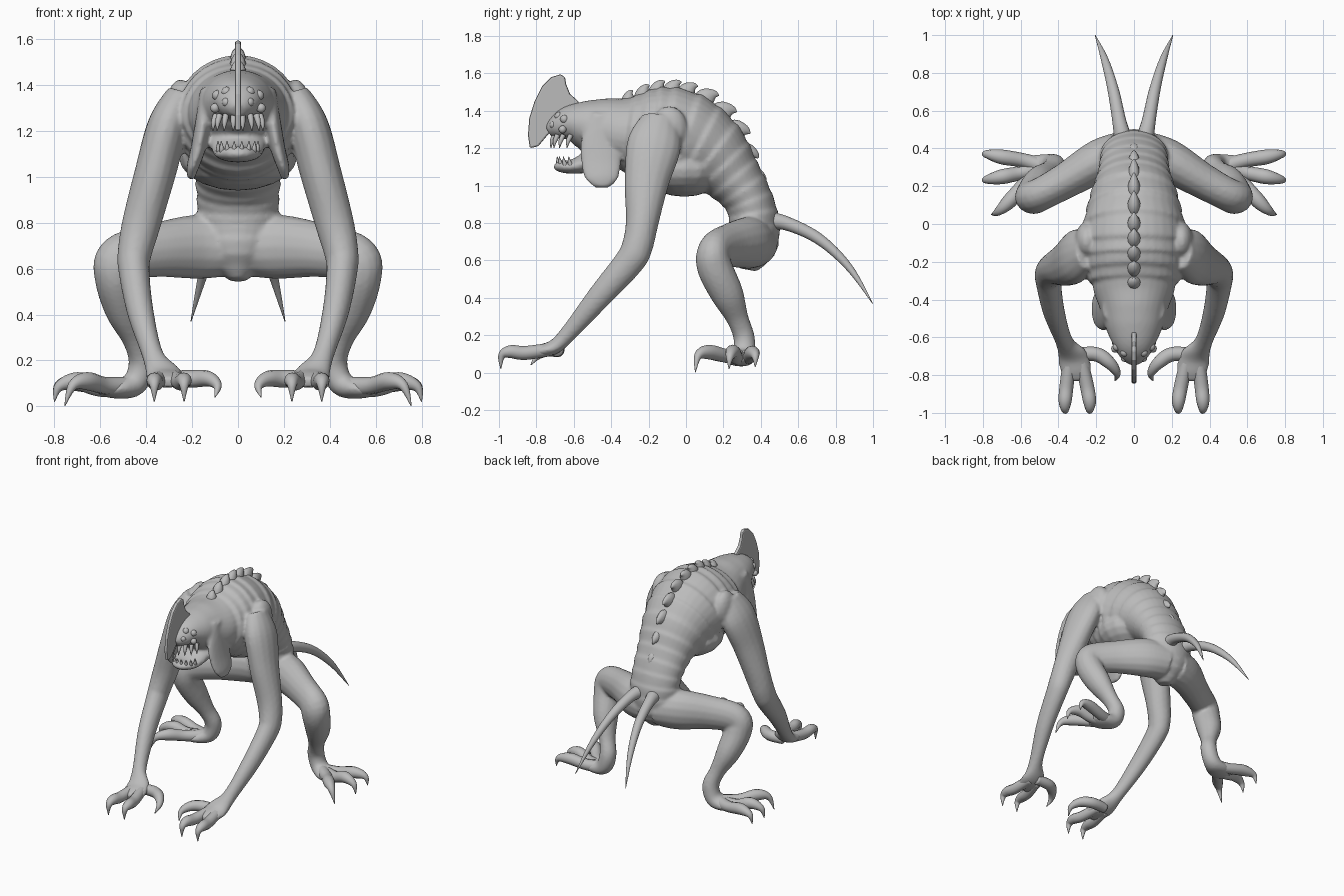
import bpy, bmesh, math
from mathutils import Vector

if "Cube" in bpy.data.objects:
    bpy.data.objects.remove(bpy.data.objects["Cube"])

skin = bpy.data.materials.new("grey_skin")
skin.use_nodes = True
GREY = (0.5, 0.5, 0.5, 1)
skin.diffuse_color = GREY
skin.node_tree.nodes["Principled BSDF"].inputs["Base Color"].default_value = GREY

X, Y = Vector((1, 0, 0)), Vector((0, 1, 0))


def spline(a, b, c, d, t):
    return 0.5 * (2 * b + (c - a) * t + (2 * a - 5 * b + 4 * c - d) * t * t
                  + (3 * b - a - 3 * c + d) * t ** 3)


def tube(bm, points, ref=X, mirror=False, sides=16, steps=6, ripple=0):
    """Loft ellipses through (x, y, z, radius along ref, other radius)."""
    rows = [Vector(p if len(p) == 5 else (*p, p[3])) for p in points]
    rows = [rows[0]] + rows + [rows[-1]]
    path = [spline(*rows[i:i + 4], s / steps)
            for i in range(len(rows) - 3) for s in range(steps)] + [rows[-1]]
    for flip in ((1, -1) if mirror else (1,)):
        rings = []
        for i, p in enumerate(path):
            along = (path[min(i + 1, len(path) - 1)] - path[max(i - 1, 0)]).to_3d().normalized()
            u = (ref - along * along.dot(ref)).normalized()
            v = along.cross(u)
            swell = 1 + ripple * ((i % 5) / 4 - 0.5)
            ring = []
            for k in range(sides):
                a = math.tau * k / sides
                co = p.to_3d() + swell * (u * math.cos(a) * max(p[3], 0.002)
                                          + v * math.sin(a) * max(p[4], 0.002))
                co.x *= flip
                ring.append(bm.verts.new(co))
            rings.append(ring)
        for r, q in zip(rings, rings[1:]):
            for k in range(sides):
                n = (k + 1) % sides
                bm.faces.new((r[k], r[n], q[n], q[k]))
        bm.faces.new(rings[0])
        bm.faces.new(rings[-1])


def ball(bm, centre, size, mirror=True):
    for flip in ((1, -1) if mirror else (1,)):
        made = bmesh.ops.create_uvsphere(bm, u_segments=16, v_segments=10, radius=1)
        for v in made["verts"]:
            v.co = Vector((flip * (centre[0] + v.co.x * size[0]),
                           centre[1] + v.co.y * size[1], centre[2] + v.co.z * size[2]))


def finish(bm, name, smooth=True):
    bmesh.ops.recalc_face_normals(bm, faces=bm.faces[:])
    for f in bm.faces:
        f.smooth = smooth
    mesh = bpy.data.meshes.new(name)
    bm.to_mesh(mesh)
    bm.free()
    mesh.materials.append(skin)
    ob = bpy.data.objects.new(name, mesh)
    bpy.context.scene.collection.objects.link(ob)
    return ob


# Body: pelvis and ribbed torso
body = bmesh.new()
tube(body, [(0, .33, .55, .04, .05), (0, .35, .66, .14, .13), (0, .365, .79, .175, .135),
            (0, .335, .92, .18, .13), (0, .25, 1.045, .195, .158), (0, .13, 1.165, .235, .22),
            (0, -.02, 1.24, .27, .267), (0, -.18, 1.26, .27, .267), (0, -.31, 1.28, .235, .2)],
     sides=32, steps=10, ripple=.045)
# Broad lower rib cage
ball(body, (0, -.01, 1.09), (.26, .23, .15), mirror=False)
# Neck and skull
tube(body, [(0, -.24, 1.27, .22, .21), (0, -.35, 1.28, .215, .19), (0, -.46, 1.305, .175, .165),
            (0, -.55, 1.325, .15, .13), (0, -.63, 1.33, .115, .095),
            (0, -.7, 1.305, .075, .06), (0, -.735, 1.285, .03, .03)], sides=32)
# Lower jaw
tube(body, [(0, -.44, 1.17, .13, .09), (0, -.54, 1.12, .115, .055),
            (0, -.62, 1.1, .098, .037), (0, -.68, 1.105, .065, .03), (0, -.7, 1.115, .03, .015)])
# Cheek flaps
tube(body, [(.13, -.45, 1.38, .035, .06), (.15, -.46, 1.25, .035, .1),
            (.172, -.455, 1.13, .033, .108), (.198, -.45, 1.04, .026, .09),
            (.205, -.45, .99, .015, .04)], mirror=True)
# Shoulder blades
ball(body, (.25, -.09, 1.3), (.065, .1, .125))
# Arms
tube(body, [(.24, -.14, 1.35, .075, .1), (.305, -.17, 1.22, .09, .145), (.36, -.21, 1.02, .09, .12),
            (.42, -.235, .8, .085, .088), (.45, -.262, .67, .075, .083),
            (.453, -.305, .59, .068, .08),
            (.425, -.46, .41, .058, .066), (.37, -.62, .22, .047, .046),
            (.325, -.7, .14, .08, .04), (.305, -.78, .115, .08, .034),
            (.3, -.83, .105, .06, .02)], mirror=True)
# Elbow points
ball(body, (.455, -.255, .62), (.06, .055, .06))
# Legs
tube(body, [(.04, .37, .69, .125), (.18, .335, .695, .115, .14), (.36, .23, .68, .095, .118),
            (.51, .15, .645, .088, .105), (.53, .155, .56, .095), (.5, .22, .42, .088, .08),
            (.45, .275, .29, .06, .053), (.42, .31, .19, .057), (.45, .31, .1, .062, .055),
            (.53, .285, .075, .08, .042), (.61, .26, .08, .06, .03)], ref=Y, mirror=True)
body = finish(body, "body")
remesh = body.modifiers.new("blend", 'REMESH')
remesh.mode = 'VOXEL'
remesh.voxel_size = 0.011
remesh.use_smooth_shade = True
relax = body.modifiers.new("relax", 'SMOOTH')
relax.factor = 0.5
relax.iterations = 4

# Clawed fingers and thumbs
hands = bmesh.new()
for root, x in ((.34, .365), (.28, .235)):
    tube(hands, [(root, -.72, .125, .035), (x * .7 + root * .3, -.86, .105, .037),
                 (x, -.94, .112, .034), (x, -.985, .09, .02), (x, -.99, .02, .002)],
         mirror=True, sides=12)
tube(hands, [(.31, -.69, .12, .035), (.2, -.69, .12, .038), (.13, -.735, .12, .034),
             (.09, -.79, .09, .02), (.1, -.83, .04, .002)], ref=Y, mirror=True, sides=12)
finish(hands, "fingers")

# Clawed toes
feet = bmesh.new()
for toe in ([(.58, .335, .085), (.7, .355, .105), (.78, .37, .09), (.8, .37, .03)],
            [(.6, .27, .08), (.7, .25, .11), (.78, .235, .085), (.8, .23, .02)],
            [(.58, .21, .09), (.66, .12, .11), (.72, .065, .09), (.755, .05, .002)]):
    sizes = (.038, .039, .022, .002)
    tube(feet, [(.47, .3, .085, .045)] + [(*p, r) for p, r in zip(toe, sizes)],
         ref=Y, mirror=True, sides=12)
finish(feet, "toes")

# Twin tails
tails = bmesh.new()
tube(tails, [(.05, .42, .81, .055), (.075, .53, .8, .038), (.11, .71, .715, .03),
             (.155, .87, .565, .02), (.205, .998, .37, .002)], mirror=True)
finish(tails, "twin_tails")

# Back spines, leaning toward the tail
spines = bmesh.new()
for y, z, s in ((-.31, 1.475, .8), (-.23, 1.505, .9), (-.15, 1.53, .9), (-.07, 1.53, 1),
                (.01, 1.515, 1.1), (.11, 1.475, 1.3), (.2, 1.4, 1.4), (.275, 1.3, 1.4),
                (.335, 1.18, 1.2), (.39, 1.05, 1), (.44, .93, .9)):
    p = Vector((0, y, z))
    out = (p - Vector((0, -.1, .95))).normalized()
    back = Vector((0, out.z, -out.y))
    tube(spines, [(*(p - out * .07 - back * .03), .036, .05), (*(p - out * .008), .034, .042 * s),
                  (*(p + out * .02 * s + back * .025 * s), .018, .02 * s),
                  (*(p + out * .024 * s + back * .045 * s), .003)], sides=12, steps=3)
finish(spines, "back_spines")

# Blade crest on the snout
crest = bmesh.new()
outline = [(-.835, 1.2), (-.79, 1.21), (-.74, 1.27), (-.66, 1.34), (-.56, 1.4), (-.575, 1.45),
           (-.62, 1.49), (-.64, 1.54), (-.647, 1.58), (-.67, 1.595), (-.72, 1.58),
           (-.77, 1.53), (-.81, 1.45), (-.838, 1.36), (-.845, 1.27)]
face = crest.faces.new([crest.verts.new((-.013, y, z)) for y, z in outline])
new = bmesh.ops.extrude_face_region(crest, geom=[face])["geom"]
bmesh.ops.translate(crest, vec=(.026, 0, 0),
                    verts=[g for g in new if isinstance(g, bmesh.types.BMVert)])
crest = finish(crest, "head_crest", False)
bevel = crest.modifiers.new("edge", 'BEVEL')
bevel.width = 0.009
bevel.segments = 2

# Teeth along both jaws
teeth = bmesh.new()
for count, wide, deep, base, tip in ((8, .11, .12, 1.27, 1.2), (8, .088, .085, 1.09, 1.155)):
    for i in range(count):
        a = math.radians(-75 + 150 * i / (count - 1))
        x, y = wide * math.sin(a), -.6 - deep * math.cos(a)
        tube(teeth, [(x * .9, y + .015, base, .014), (x, y, (base + tip) / 2, .011),
                     (x * 1.03, y - .005, tip, .001)], sides=8, steps=3)
finish(teeth, "teeth")

# Clustered eye bumps
eyes = bmesh.new()
for centre, r in (((.05, -.68, 1.37), .023), ((.09, -.65, 1.355), .023),
                  ((.05, -.71, 1.325), .02), ((.1, -.66, 1.3), .021)):
    ball(eyes, centre, (r, r, r))
finish(eyes, "eye_bumps")
